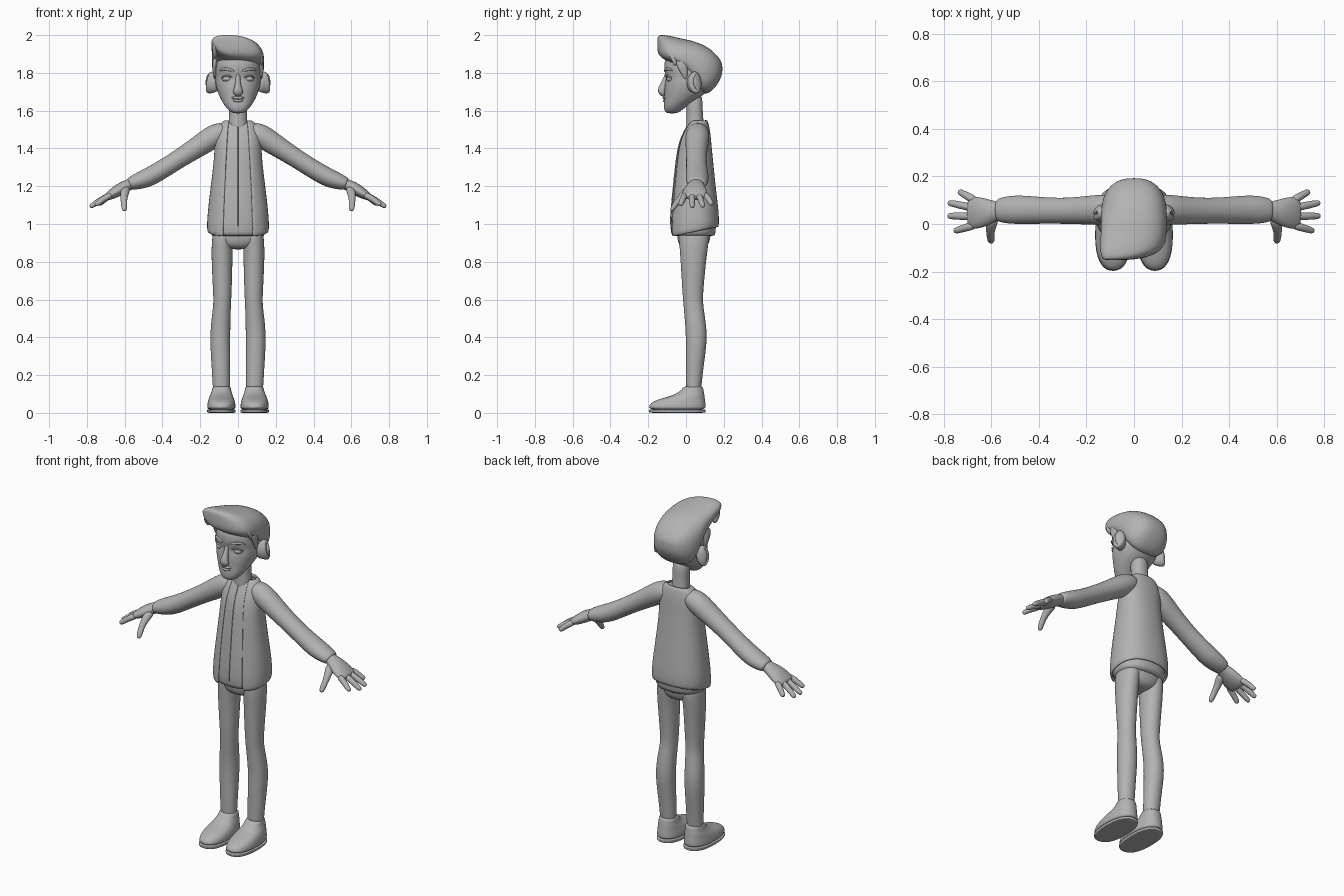
import bpy, bmesh, math
from mathutils import Vector

X, Y, Z = Vector((1, 0, 0)), Vector((0, 1, 0)), Vector((0, 0, 1))
grey = bpy.data.materials.new("plain grey")
grey.diffuse_color = (0.45, 0.45, 0.45, 1)


def oval(c, u, v, a, b, power=2.0, n=16, gap=0.0):
    """Superellipse ring; a gap leaves it open around the -v side."""
    ring = []
    for i in range(n):
        t = gap + (2 * math.pi - 2 * gap) * i / (n - 1 if gap else n)
        s, k = math.sin(t), -math.cos(t)
        ring.append(Vector(c) + u * a * math.copysign(abs(s) ** (2 / power), s)
                    + v * b * math.copysign(abs(k) ** (2 / power), k))
    return ring


def skin(name, rings, side=1, is_open=False, levels=2, thick=0.0):
    """Bridge rings into a smooth surface, capped unless open."""
    bm = bmesh.new()
    loops = [[bm.verts.new((p.x * side, p.y, p.z)) for p in r] for r in rings]
    n = len(loops[0])
    for lo, hi in zip(loops, loops[1:]):
        for i in range(n - 1 if is_open else n):
            j = (i + 1) % n
            bm.faces.new((lo[i], lo[j], hi[j], hi[i]))
    if not is_open:
        bm.faces.new(loops[0])
        bm.faces.new(loops[-1])
    bmesh.ops.recalc_face_normals(bm, faces=bm.faces)
    me = bpy.data.meshes.new(name)
    bm.to_mesh(me)
    bm.free()
    me.materials.append(grey)
    me.shade_smooth()
    ob = bpy.data.objects.new(name, me)
    bpy.context.collection.objects.link(ob)
    if thick:
        m = ob.modifiers.new("thickness", 'SOLIDIFY')
        m.thickness, m.offset = thick, -1
    m = ob.modifiers.new("smooth", 'SUBSURF')
    m.levels = m.render_levels = levels
    return ob


def layers(name, rows, side=1, power=2.2, n=20, **kw):
    """Stack of level rings: z, centre x, half width, front y, back y."""
    return skin(name, [oval((cx, (f + k) / 2, z), X, Y, w, (k - f) / 2, power, n)
                       for z, cx, w, f, k in rows], side, **kw)


def tube(name, rows, u=Y, side=1, n=12, power=2.0):
    """Tube along a path: x, y, z, half size along u, half size across."""
    pts = [Vector(r[:3]) for r in rows]
    rings = []
    for i, r in enumerate(rows):
        t = pts[min(i + 1, len(pts) - 1)] - pts[max(i - 1, 0)]
        v = t.cross(u).normalized()
        rings.append(oval(r[:3], v.cross(t).normalized(), v, r[3], r[4], power, n))
    return skin(name, rings, side)


def blob(name, c, size, side=1):
    """Ellipsoid."""
    ps = [math.pi * (i + .3) / 6.6 for i in range(7)]
    return skin(name, [oval((c[0], c[1], c[2] - size[2] * math.cos(p)), X, Y,
                            size[0] * math.sin(p), size[1] * math.sin(p))
                       for p in ps], side, levels=1)


# Head and neck
layers("head", [
    (1.585, 0, .025, -.100, -.045), (1.60, 0, .05, -.117, -.025),
    (1.635, 0, .078, -.118, .02), (1.67, 0, .097, -.115, .08),
    (1.71, 0, .114, -.116, .12), (1.75, 0, .122, -.112, .14),
    (1.775, 0, .123, -.106, .15), (1.81, 0, .124, -.118, .16),
    (1.86, 0, .122, -.118, .155), (1.91, 0, .10, -.09, .13), (1.94, 0, .05, -.04, .08)])
layers("neck", [(1.46, 0, .055, .0, .105), (1.53, 0, .05, .0, .095),
                (1.60, 0, .047, .005, .088), (1.70, 0, .05, -.01, .09)], n=16)

# Face
tube("nose", [(0, -.095, 1.80, .012, .015), (0, -.105, 1.765, .013, .017),
              (0, -.122, 1.73, .017, .02), (0, -.131, 1.705, .028, .023),
              (0, -.122, 1.69, .026, .02), (0, -.11, 1.68, .012, .01)], u=X)
blob("upper_lip", (0, -.108, 1.668), (.036, .017, .009))
blob("lower_lip", (0, -.107, 1.653), (.03, .017, .009))
for s in (1, -1):
    blob("eye", (.056, -.079, 1.768), (.03, .026, .017), s)
    tube("upper_eyelid", [(.022, -.098, 1.768, .004, .004), (.04, -.105, 1.783, .005, .005),
                          (.058, -.102, 1.787, .005, .005), (.078, -.09, 1.782, .005, .005),
                          (.09, -.075, 1.77, .004, .004)], u=Z, side=s, n=8)
    tube("eyebrow", [(.02, -.114, 1.808, .006, .005), (.05, -.11, 1.82, .009, .007),
                     (.08, -.093, 1.822, .008, .006), (.10, -.07, 1.81, .004, .004)],
         u=Z, side=s, n=8)
    # Ears: thick dish tilted outward with an inner fold
    tube("ear", [(.105, .02, 1.745, .045, .028), (.125, .035, 1.745, .05, .03),
                 (.142, .046, 1.748, .062, .038), (.158, .056, 1.752, .058, .035),
                 (.163, .055, 1.753, .038, .02), (.152, .045, 1.752, .03, .014)],
         u=Z, side=s, n=14)

# Hair: swept cap lofted front to back, crown leaning to one side
cap = []
for y, x0, x1, lo, hi, lean in [
        (-.152, -.115, -.04, 1.925, 1.985, -.02), (-.146, -.128, .03, 1.895, 2.0, -.025),
        (-.12, -.135, .105, 1.872, 2.003, -.035), (-.07, -.137, .13, 1.848, 1.993, -.03),
        (-.02, -.138, .137, 1.815, 1.982, -.02), (.03, -.140, .14, 1.775, 1.972, -.01),
        (.075, -.139, .139, 1.69, 1.957, 0), (.115, -.13, .13, 1.685, 1.937, 0),
        (.155, -.107, .107, 1.72, 1.905, 0), (.182, -.072, .072, 1.765, 1.87, 0),
        (.193, -.03, .03, 1.80, 1.845, 0)]:
    mid, half = (lo + hi) / 2, (hi - lo) / 2
    ring = oval(((x0 + x1) / 2, y, mid), X, Z, (x1 - x0) / 2, half, 2.5, 20)
    for p in ring:
        p.x += lean * (p.z - mid) / half
    cap.append(ring)
skin("hair_cap", cap)
for s in (1, -1):
    tube("sideburn", [(.118, -.03, 1.88, .03, .014), (.126, -.022, 1.84, .03, .013),
                      (.125, -.008, 1.80, .02, .01), (.121, -.002, 1.765, .007, .005)],
         side=s, n=8)
# Loose locks at the parting
tube("quiff_lock", [(-.12, -.09, 1.88, .02, .012), (-.127, -.115, 1.92, .022, .014),
                    (-.115, -.135, 1.965, .02, .014), (-.09, -.143, 1.997, .006, .005)], n=8)
tube("temple_lock", [(.11, -.085, 1.92, .02, .012), (.127, -.065, 1.88, .018, .011),
                     (.124, -.055, 1.835, .006, .005)], n=8)

# Jacket shell, open at the front: z, half width, front y, back y, half opening
body = [(.955, .157, -.083, .168, .078), (.965, .166, -.09, .176, .08),
        (1.05, .163, -.088, .174, .077), (1.2, .145, -.073, .157, .071),
        (1.32, .129, -.061, .145, .065), (1.42, .124, -.046, .135, .059),
        (1.48, .122, -.022, .13, .055), (1.525, .104, .003, .122, .052),
        (1.553, .07, .026, .113, .047)]
shell = []
for z, w, f, k, g in body:
    ring = oval((0, (f + k) / 2, z), X, Y, w, (k - f) / 2, 2.3, 30,
                gap=math.asin((g / w) ** 1.15))
    for p in ring:  # hem rises toward the back
        p.z += max(0, 1.2 - z) * .11 * (p.y - .04) / .13
    shell.append(ring)
skin("jacket", shell, is_open=True, levels=1, thick=.012)

# Shirt under the jacket, with a hem just below it
layers("shirt", [(.935, 0, .135, -.075, .15), (.94, 0, .146, -.08, .158)]
       + [(z, 0, w - .014, f + .007, k - .012) for z, w, f, k, g in body[2:-1]]
       + [(1.54, 0, .062, .012, .102)], power=2.3, n=28, levels=1)
tube("shirt_placket", [(0, f + .006, z, .002, .003) for z, w, f, k, g in body[1:-1]],
     u=X, n=6)

# Hips
layers("hips", [(.865, 0, .03, .0, .08), (.88, 0, .10, -.035, .115),
                (.92, 0, .136, -.048, .13), (.98, 0, .138, -.05, .135), (1.0, 0, .13, -.04, .125)])

for s in (1, -1):
    # Sleeves
    tube("sleeve", [(.05, .062, 1.505, .045, .035), (.09, .062, 1.485, .062, .058),
                    (.14, .06, 1.457, .066, .064), (.21, .057, 1.41, .06, .057),
                    (.30, .055, 1.353, .055, .051), (.39, .057, 1.295, .057, .05),
                    (.47, .06, 1.248, .062, .052), (.525, .06, 1.228, .06, .046),
                    (.565, .058, 1.215, .052, .036), (.58, .058, 1.21, .044, .032)],
         side=s, n=16)
    # Hands
    tube("palm", [(.55, .057, 1.22, .036, .028), (.58, .055, 1.207, .042, .031),
                  (.62, .05, 1.187, .06, .034), (.66, .047, 1.162, .071, .03),
                  (.69, .047, 1.145, .068, .022), (.70, .047, 1.14, .05, .014)], side=s)
    for y0, x1, y1, z1 in ((-.003, .757, -.03, 1.10), (.032, .785, .034, 1.09),
                           (.066, .783, .09, 1.092), (.097, .738, .138, 1.103)):
        a, b = Vector((.665, y0, 1.157)), Vector((x1, y1, z1))
        path = [a, a.lerp(b, .45) + Z * .006, a.lerp(b, .85), b]
        tube("finger", [(*p, r, r) for p, r in zip(path, (.019, .017, .015, .011))],
             side=s, n=10)
    tube("thumb", [(.59, .03, 1.19, .026, .024), (.602, -.005, 1.165, .024, .022),
                   (.605, -.04, 1.125, .017, .016), (.602, -.065, 1.09, .017, .015),
                   (.60, -.078, 1.068, .011, .01)], u=X, side=s)
    # Trousers
    layers("trouser_leg", [
        (.115, .088, .042, .003, .077), (.125, .088, .046, -.002, .082),
        (.22, .09, .049, -.002, .09), (.34, .094, .053, -.002, .108),
        (.42, .094, .054, -.002, .112), (.50, .09, .051, -.008, .103),
        (.58, .083, .047, -.015, .09), (.64, .083, .05, -.02, .092),
        (.76, .084, .055, -.027, .103), (.86, .085, .057, -.034, .115),
        (.93, .08, .058, -.04, .125), (.97, .075, .055, -.035, .12)],
        side=s, power=2.1, n=16)
    # Shoes: thin sole, rounded upper, ankle collar
    layers("sole", [(.0, .088, .074, -.192, .102), (.002, .088, .076, -.198, .106),
                    (.016, .088, .077, -.2, .107), (.018, .088, .074, -.196, .104)],
           side=s, power=2.4)
    layers("shoe_upper", [
        (.012, .088, .074, -.196, .104), (.035, .088, .077, -.2, .106),
        (.058, .088, .073, -.183, .104), (.074, .088, .068, -.14, .101),
        (.09, .088, .062, -.08, .099), (.108, .087, .054, -.04, .096),
        (.13, .087, .05, -.018, .092), (.142, .087, .047, -.01, .087)],
        side=s, power=2.3)
